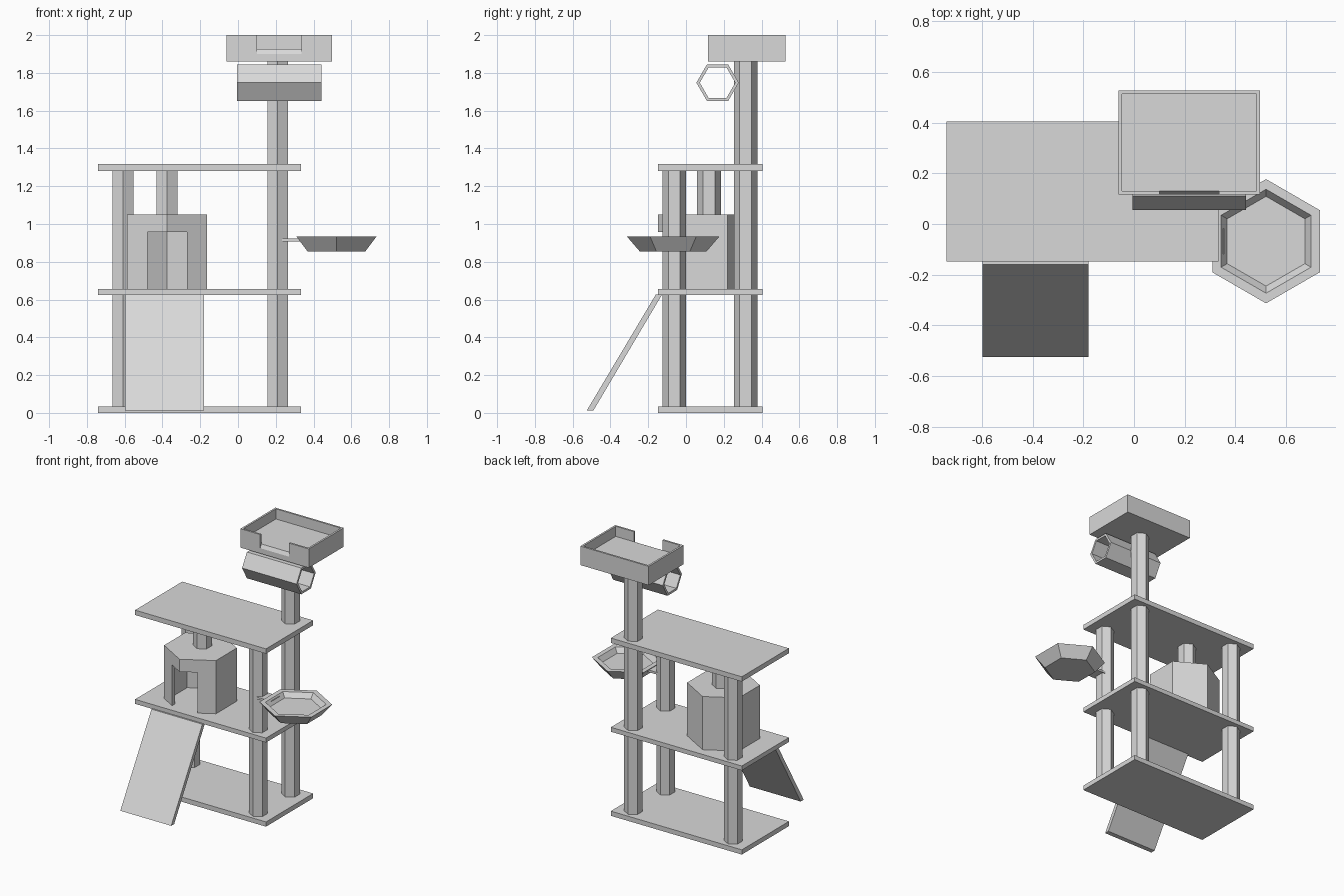
import bpy, bmesh, math
from mathutils import Matrix

cube = bpy.data.objects.get("Cube")
if cube:
    bpy.data.objects.remove(cube, do_unlink=True)

GREY = (0.69, 0.69, 0.69, 1.0)
mat = bpy.data.materials.new("light_grey")
mat.use_nodes = True
mat.diffuse_color = GREY
bsdf = next(n for n in mat.node_tree.nodes if n.type == 'BSDF_PRINCIPLED')
bsdf.inputs["Base Color"].default_value = GREY


def finish(name, bm):
    bmesh.ops.recalc_face_normals(bm, faces=bm.faces)
    mesh = bpy.data.meshes.new(name)
    bm.to_mesh(mesh)
    bm.free()
    mesh.materials.append(mat)
    obj = bpy.data.objects.new(name, mesh)
    bpy.context.collection.objects.link(obj)
    return obj


def box(name, x, y, z):
    """Box from (min, max) pairs."""
    bm = bmesh.new()
    bmesh.ops.create_cube(bm, size=1)
    for v in bm.verts:
        v.co = [r[0] if c < 0 else r[1] for c, r in zip(v.co, (x, y, z))]
    return finish(name, bm)


def extrude_x(name, x, profile):
    """Profile in y, z extruded between two x positions."""
    bm = bmesh.new()
    ends = [[bm.verts.new((px, y, z)) for y, z in profile] for px in x]
    n = len(profile)
    for i in range(n):
        j = (i + 1) % n
        bm.faces.new((ends[0][i], ends[0][j], ends[1][j], ends[1][i]))
    for end in ends:
        bm.faces.new(end)
    return finish(name, bm)


def hexagon(name, x, y, rings, loop=False, matrix=None):
    """Six-sided loft through (radius, z) rings, corners facing front and back."""
    bm = bmesh.new()
    angles = [math.radians(90 + 60 * k) for k in range(6)]
    loops = [[bm.verts.new((r * math.cos(a), r * math.sin(a), z)) for a in angles]
             for r, z in rings]
    pairs = list(zip(loops, loops[1:]))
    if loop:
        pairs.append((loops[-1], loops[0]))
    else:
        bm.faces.new(loops[0])
        bm.faces.new(loops[-1])
    for a, b in pairs:
        for i in range(6):
            j = (i + 1) % 6
            bm.faces.new((a[i], a[j], b[j], b[i]))
    bm.transform(matrix or Matrix.Translation((x, y, 0)))
    return finish(name, bm)


def cut(target, cutter):
    """Subtract the cutter and discard it."""
    mod = target.modifiers.new("cut", 'BOOLEAN')
    mod.operation = 'DIFFERENCE'
    mod.solver = 'EXACT'
    mod.object = cutter
    cutter.hide_render = True
    bpy.context.view_layer.objects.active = target
    bpy.ops.object.modifier_apply(modifier=mod.name)
    bpy.data.objects.remove(cutter, do_unlink=True)


# Three platforms
for name, z in (("base_board", (0, 0.035)), ("middle_board", (0.623, 0.656)),
                ("upper_board", (1.281, 1.317))):
    box(name, (-0.74, 0.333), (-0.148, 0.404), z)

# Hexagonal posts, one of them reaching up to the bed
for name, x, y, z0, z1 in (("front_post", 0.21, -0.062, 0.02, 1.29),
                           ("back_post", -0.609, 0.316, 0.02, 1.29),
                           ("tall_post", 0.21, 0.316, 0.02, 1.87),
                           ("short_post", -0.376, 0.121, 1.04, 1.29)):
    hexagon(name, x, y, [(0.063, z0), (0.063, z1)])

# Hollow house with a doorway
house = hexagon("house", -0.376, 0.098,
                [(0.213, 1.02), (0.213, 0.655), (0.245, 0.655), (0.245, 1.05)])
cut(house, box("door_cutter", (-0.479, -0.27), (-0.3, 0.05), (0.6, 0.957)))

# Ramp leaning on the middle platform
extrude_x("ramp", (-0.597, -0.18),
          [(-0.525, 0.013), (-0.49, 0.013), (-0.127, 0.626), (-0.16, 0.626)])

# Open hexagonal tunnel lying along x
hexagon("tunnel", 0, 0,
        [(0.112, -0.223), (0.112, 0.223), (0.094, 0.223), (0.094, -0.223)], loop=True,
        matrix=Matrix.Translation((0.218, 0.167, 1.748)) @ Matrix.Rotation(math.pi / 2, 4, 'Y'))

# Top bed: tray with a sloped entry notch in its front wall
bed = box("top_bed", (-0.062, 0.498), (0.117, 0.526), (1.86, 2.0))
cut(bed, box("tray_cutter", (-0.048, 0.484), (0.131, 0.512), (1.925, 2.1)))
cut(bed, extrude_x("notch_cutter", (0.1, 0.335),
                   [(0.103, 1.873), (0.133, 1.929), (0.133, 2.1), (0.103, 2.1)]))

# Hanging dish and its bracket
hexagon("dish", 0.521, -0.068,
        [(0.177, 0.898), (0.205, 0.934), (0.245, 0.934), (0.176, 0.854)])
box("dish_bracket", (0.234, 0.355), (-0.118, -0.018), (0.907, 0.923))
